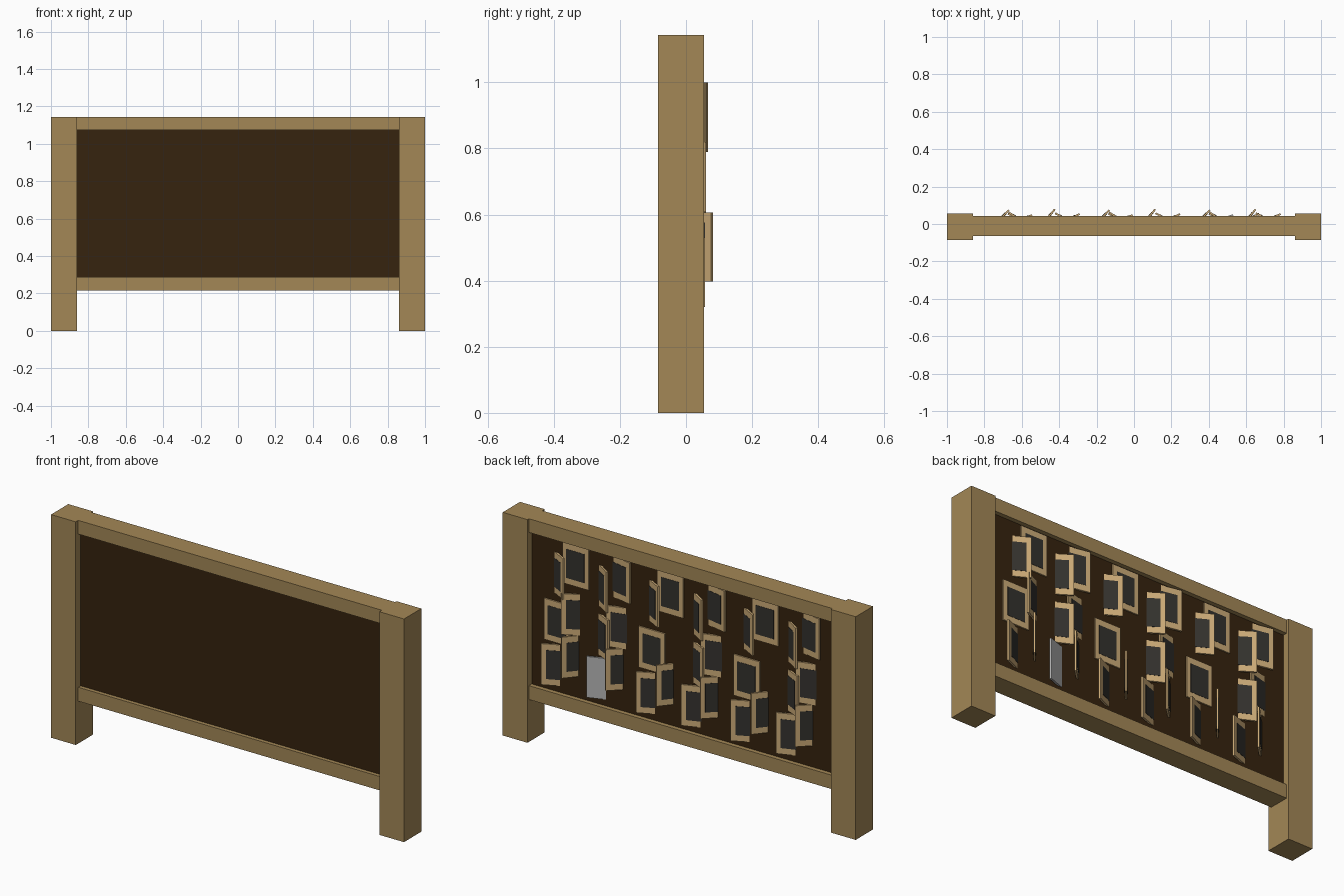
import bpy
import math
from mathutils import Matrix

if "Cube" in bpy.data.objects:
    bpy.data.objects.remove(bpy.data.objects["Cube"])


def material(name, r, g, b):
    def lin(c):
        c /= 255
        return c / 12.92 if c <= 0.04045 else ((c + 0.055) / 1.055) ** 2.4
    m = bpy.data.materials.new(name)
    m.diffuse_color = (lin(r), lin(g), lin(b), 1)
    m.use_nodes = True
    m.node_tree.nodes["Principled BSDF"].inputs["Base Color"].default_value = m.diffuse_color
    return m


WOOD = material("oak wood", 163, 135, 86)
BOARD = material("dark brown board", 54, 35, 14)
FRAME = material("pale wood", 205, 172, 120)
PHOTO = material("charcoal", 52, 50, 46)
GREY = material("grey card", 180, 180, 180)


def box(name, center, size, mat, yaw=0.0):
    bpy.ops.mesh.primitive_cube_add(size=1)
    ob = bpy.context.object
    ob.name = name
    ob.data.transform(Matrix.Diagonal((*size, 1)))
    ob.location = center
    ob.rotation_euler.z = math.radians(yaw)
    ob.data.materials.append(mat)
    return ob


# posts
for side, sx in (("left", -1), ("right", 1)):
    box(side + "_post", (sx * 0.93, -0.015, 0.5715), (0.14, 0.14, 1.143), WOOD)

# rails and board
box("top_rail", (0, -0.011, 1.108), (1.72, 0.108, 0.07), WOOD)
box("bottom_rail", (0, -0.011, 0.2525), (1.72, 0.108, 0.071), WOOD)
box("board", (0, -0.0125, 0.68), (1.72, 0.065, 0.79), BOARD)

# framed pictures half sunk in the back of the board:
# distance from the right end, centre height, yaw, repeats along the board
W, H, PITCH, Y = 0.148, 0.21, 0.537, 0.022
CARDS = [
    (0.392, 0.962, 0, 3),      # upper row, flat
    (0.638, 0.962, -12, 3),
    (0.283, 0.895, -29, 3),    # upper row, turned
    (0.534, 0.895, -33, 3),
    (0.287, 0.645, 0, 3),      # middle row
    (0.534, 0.645, -27, 3),
    (0.397, 0.713, 27, 1),
    (0.648, 0.713, 15, 3),
    (0.284, 0.425, 25, 3),     # lower row
    (0.540, 0.425, 20, 3),
    (0.397, 0.502, 50, 3),
    (0.648, 0.502, 44, 3),
]
for row, (t, z, yaw, count) in enumerate(CARDS):
    for k in range(count):
        at = (1 - t - PITCH * k, Y, z)
        if row == 9 and k == 0:
            # plain card without a picture
            box("plain_card", at, (W, 0.01, H), GREY, yaw)
            continue
        box("picture_frame", at, (W, 0.010, H), FRAME, yaw)
        box("picture", at, (W - 0.046, 0.0125, H - 0.062), PHOTO, yaw)
